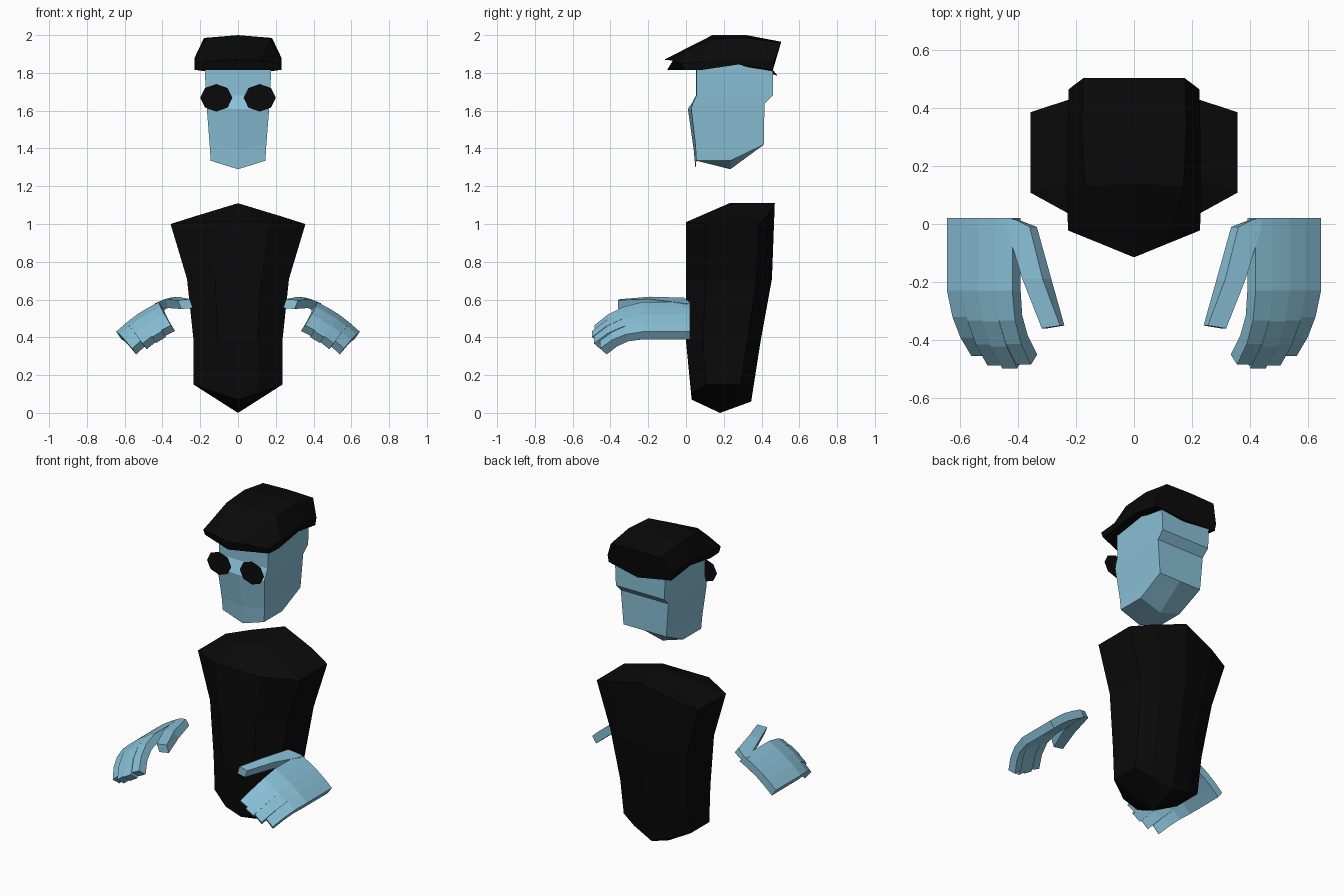
import bpy, bmesh, math
from mathutils import Vector

if "Cube" in bpy.data.objects:
    bpy.data.objects.remove(bpy.data.objects["Cube"])


def material(name, rgb):
    m = bpy.data.materials.new(name)
    m.diffuse_color = (*rgb, 1)
    m.use_nodes = True
    m.node_tree.nodes["Principled BSDF"].inputs["Base Color"].default_value = m.diffuse_color
    return m


BLUE = material("blue_skin", (0.25, 0.53, 0.68))
BLACK = material("black_cloth", (0.003, 0.003, 0.003))


def sym(half):
    """Close a half ring (starting and ending on x = 0) by mirroring it."""
    return half + [(-x, y, z) for x, y, z in reversed(half[1:-1])]


def loft(bm, rings, start=True, end=True):
    """Skin rings; start/end: True = flat cap, False = open, point = fan."""
    vs = [[bm.verts.new(p) for p in r] for r in rings]
    n = len(vs[0])
    for a, b in zip(vs, vs[1:]):
        for i in range(n):
            j = (i + 1) % n
            bm.faces.new((a[i], a[j], b[j], b[i]))
    for ring, cap in ((vs[0], start), (vs[-1], end)):
        if cap is True:
            bm.faces.new(ring)
        elif cap:
            tip = bm.verts.new(cap)
            for i in range(n):
                bm.faces.new((ring[i], ring[(i + 1) % n], tip))


def finish(bm, name, mat, mirror=False):
    bmesh.ops.recalc_face_normals(bm, faces=bm.faces[:])
    me = bpy.data.meshes.new(name)
    bm.to_mesh(me)
    bm.free()
    ob = bpy.data.objects.new(name, me)
    bpy.context.collection.objects.link(ob)
    me.materials.append(mat)
    if mirror:
        mod = ob.modifiers.new("mirror", 'MIRROR')
        mod.use_mirror_merge = False
    return ob


# Torso: horizontal rings, fanned to a ridge on top and a point below
def torso_ring(w, yf, yb, zs):
    d = yb - yf
    pts = [(0, yf), (.45 * w, yf), (w, yf + .23 * d), (w, yf + .82 * d), (.6 * w, yf + .92 * d), (0, yb)]
    return sym([(x, y, z) for (x, y), z in zip(pts, zs)])


bm = bmesh.new()
loft(bm, [torso_ring(.235, .03, .345, [.07, .105, .15, .15, .11, .06]),
          torso_ring(.235, 0, .395, [.38] * 6),
          torso_ring(.27, 0, .455, [.71] * 6),
          torso_ring(.357, 0, .47, [1.01, 1.01, 1.0, 1.0, 1.045, 1.11])],
     (0, .18, 0), (0, .23, 1.11))
finish(bm, "torso", BLACK)


# Head: rings with a slight centre ridge on the face and a V-shaped chin
def head_ring(z, w, yc, yf, yb, drop=0):
    return sym([(0, yc, z - drop), (w, yf, z), (w, yb, z), (0, yb, z - drop)])


bm = bmesh.new()
loft(bm, [head_ring(1.335, .145, .05, .055, .235, .045),
          sym([(0, .04, 1.40), (.15, .05, 1.42), (.15, .412, 1.42), (0, .412, 1.42)]),
          head_ring(1.61, .165, .01, .028, .415),
          head_ring(1.635, .167, .028, .035, .415),
          head_ring(1.68, .17, .053, .055, .46),
          head_ring(1.85, .177, .053, .055, .46)])
finish(bm, "head", BLUE)

# Peaked cap: cross-sections running from the brim to the back
bm = bmesh.new()
loft(bm, [sym(h) for h in (
    [(0, -.115, 1.87), (.11, -.07, 1.865), (.228, -.022, 1.85), (.225, -.01, 1.815), (0, -.1, 1.815)],
    [(0, .14, 2.0), (.17, .13, 1.98), (.23, .1, 1.86), (.23, .08, 1.815), (0, .08, 1.815)],
    [(0, .32, 2.0), (.18, .32, 1.985), (.23, .29, 1.88), (.228, .28, 1.845), (0, .28, 1.845)],
    [(0, .503, 1.965), (.175, .503, 1.96), (.225, .465, 1.86), (.22, .46, 1.815), (0, .485, 1.785)])])
finish(bm, "cap", BLACK)

# Dark lenses: flat octagons in front of the eyes
bm = bmesh.new()
bm.faces.new([bm.verts.new((.115 + .085 * math.cos(i * math.pi / 4), -.025,
                            1.668 + .073 * math.sin(i * math.pi / 4))) for i in range(8)])
finish(bm, "lenses", BLACK, True)

# Hands: a tilted slab; u runs across the palm, w is the drop below its back
U, W = Vector((-.82, 0, .57)), Vector((-.57, 0, -.82))
U.x, W.x = -.82, -.57


def hand_pt(u, y, w):
    return Vector((.645, y, .43)) + u * U + w * W


us = [0, .07, .14, .21, .275]
arch = [0, -.008, -.012, -.008, 0]
thick = .05
bm = bmesh.new()


def palm_ring(y):
    return ([hand_pt(u, y, a) for u, a in zip(us, arch)] +
            [hand_pt(u, y, a + thick) for u, a in reversed(list(zip(us, arch)))])


loft(bm, [palm_ring(.02), palm_ring(-.1), palm_ring(-.23)], True, False)

# Fingers: four curled strips continuing the palm
curl = [(-.23, 0, 0), (-.33, .025, .016), (-.41, .07, .028), (-.48, .135, .035)]
for i, reach in enumerate((.90, 1.03, 1.07, 1.02)):
    rings = []
    for y, w, back in curl:
        yy = -.23 + (y + .23) * reach
        ww = w * reach
        t = (y + .23) / -.25
        u0, u1 = [u + .018 * t * (1 - u / .14) for u in us[i:i + 2]]
        low = thick - .35 * back
        rings.append([hand_pt(u0, yy, ww + arch[i]), hand_pt(u1, yy, ww + arch[i + 1]),
                      hand_pt(u1, yy + back, ww + low + arch[i + 1]),
                      hand_pt(u0, yy + back, ww + low + arch[i])])
    loft(bm, rings, False, True)

# Thumb: square section reaching forward and inward
thumb = [(.015, [(.44, .578), (.41, .59), (.40, .555), (.42, .53)]),
         (-.01, [(.44, .58), (.36, .61), (.335, .575), (.41, .535)]),
         (-.19, [(.385, .603), (.315, .615), (.285, .575), (.37, .555)]),
         (-.35, [(.318, .597), (.255, .602), (.24, .555), (.30, .55)])]
loft(bm, [[(x, y - .01 * (x > .29 and y < -.3), z) for x, z in r] for y, r in thumb])
finish(bm, "hands", BLUE, True)
